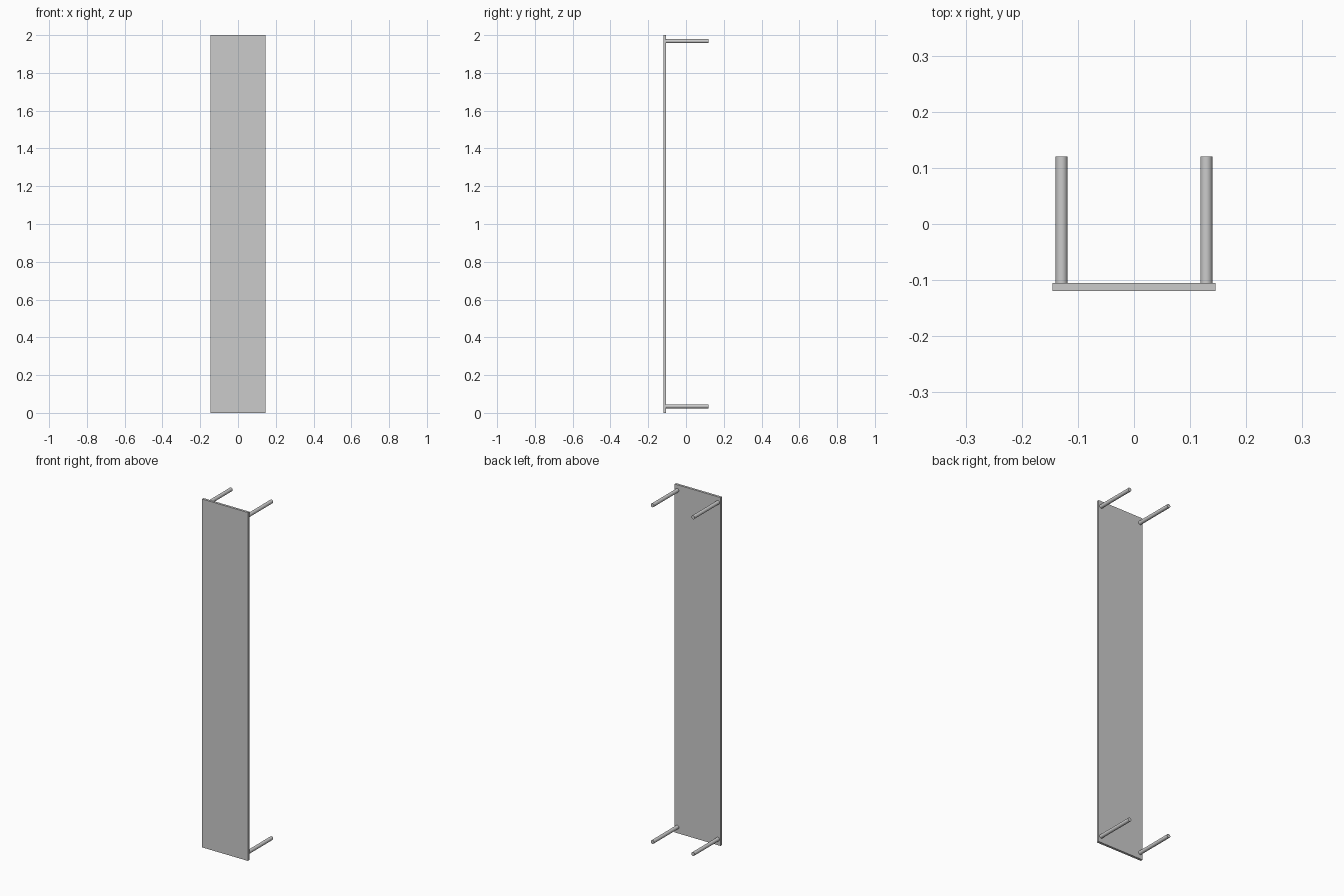
import bpy, math

if "Cube" in bpy.data.objects:
    bpy.data.objects.remove(bpy.data.objects["Cube"])

PANEL_W, PANEL_T, HEIGHT = 0.291, 0.0135, 2.0
Y_FRONT, Y_BACK = -0.119, 0.120
ROD_R, ROD_X = 0.0106, 0.129

# Thin upright panel
bpy.ops.mesh.primitive_cube_add(size=1, location=(0, Y_FRONT + PANEL_T / 2, HEIGHT / 2))
panel = bpy.context.object
panel.name = "panel"
panel.scale = (PANEL_W, PANEL_T, HEIGHT)
bpy.ops.object.transform_apply(location=False, rotation=False, scale=True)


# Round standoff rod running from the panel's back face to the rear
def rod(name, x, z):
    y0 = Y_FRONT + PANEL_T
    bpy.ops.mesh.primitive_cylinder_add(
        vertices=32, radius=ROD_R, depth=Y_BACK - y0,
        location=(x, (y0 + Y_BACK) / 2, z), rotation=(math.pi / 2, 0, 0))
    bpy.context.object.name = name
    bpy.ops.object.shade_smooth_by_angle(angle=math.radians(30))


# One rod near each corner
for level, z in (("lower", 0.035), ("upper", 1.968)):
    for side, s in (("left", -1), ("right", 1)):
        rod(f"{level}_{side}_rod", s * ROD_X, z)
